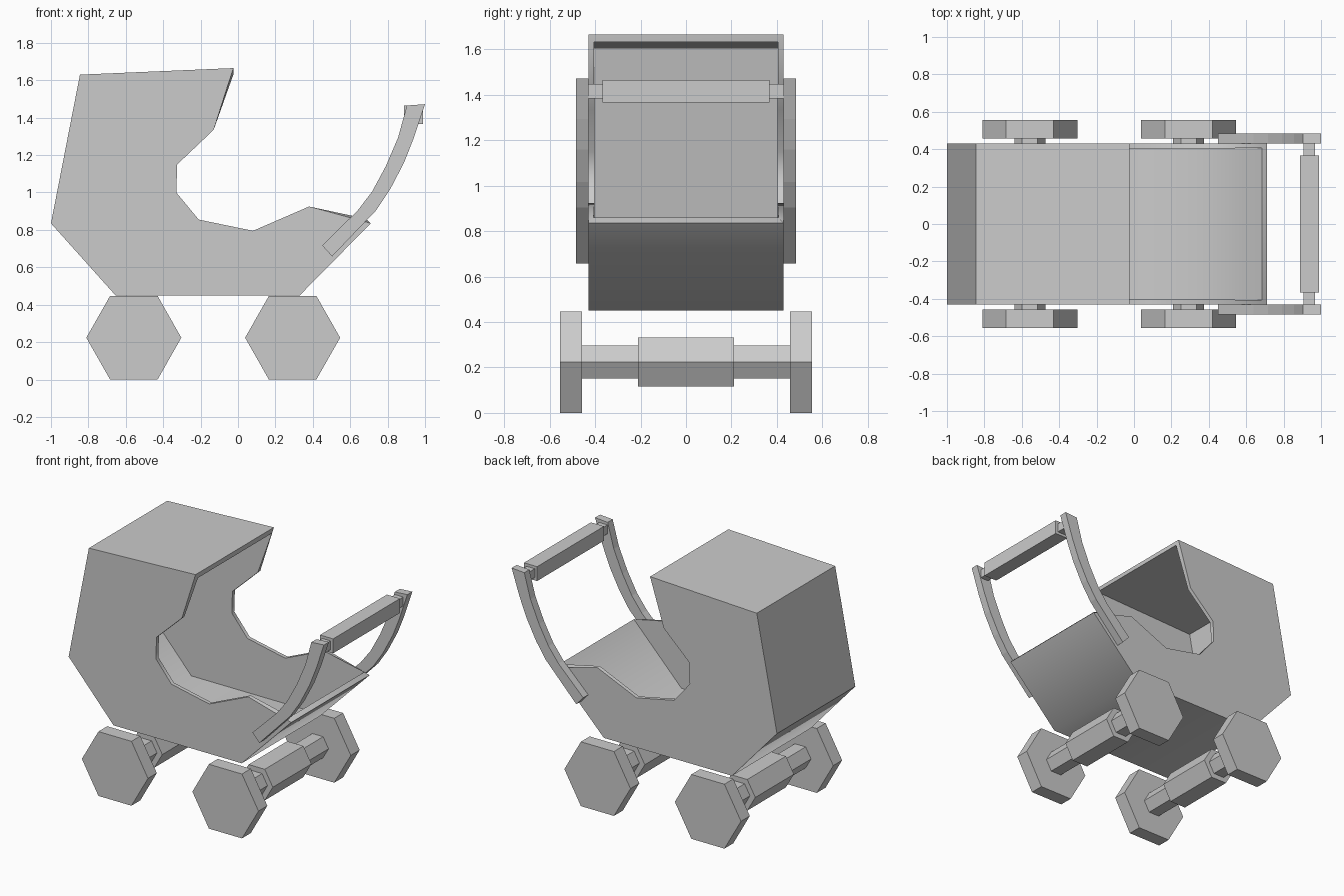
import bpy, bmesh
from math import radians

if "Cube" in bpy.data.objects:
    bpy.data.objects.remove(bpy.data.objects["Cube"])


def finish(name, bm):
    mesh = bpy.data.meshes.new(name)
    bm.to_mesh(mesh)
    bm.free()
    ob = bpy.data.objects.new(name, mesh)
    bpy.context.collection.objects.link(ob)
    return ob


def extrude_profile(name, pts, y0, y1, walls=None, caps=True):
    """Counter-clockwise x/z outline swept from y0 to y1; walls picks the edges that get a strip."""
    bm = bmesh.new()
    n = len(pts)
    a = [bm.verts.new((x, y0, z)) for x, z in pts]
    b = [bm.verts.new((x, y1, z)) for x, z in pts]
    bm.faces.new(a)
    bm.faces.new(b[::-1])
    for i in (range(n) if walls is None else walls):
        j = (i + 1) % n
        bm.faces.new((a[j], a[i], b[i], b[j]))
    return finish(name, bm)


def hex_prism(name, x, z, r, h, y0, y1):
    """Six-sided prism along y, points facing forward and back."""
    pts = [(x + r, z), (x + r / 2, z + h), (x - r / 2, z + h),
           (x - r, z), (x - r / 2, z - h), (x + r / 2, z - h)]
    return extrude_profile(name, pts, y0, y1)


def box(name, x0, x1, y0, y1, z0, z1):
    return extrude_profile(name, [(x0, z0), (x1, z0), (x1, z1), (x0, z1)][::1], y0, y1)


# Carriage body: open shell with hood, back, floor and front panel
outline = [(-0.025, 1.665), (-0.845, 1.63), (-1.0, 0.835), (-0.655, 0.45),
           (0.33, 0.45), (0.71, 0.835),
           (0.38, 0.925), (0.08, 0.795), (-0.21, 0.855),
           (-0.33, 1.0), (-0.325, 1.15), (-0.13, 1.335)]
body = extrude_profile("carriage_body", outline, -0.43, 0.43, walls=range(5))
mod = body.modifiers.new("thickness", 'SOLIDIFY')
mod.thickness = 0.027
mod.offset = -1
mod.use_even_offset = True
bpy.context.view_layer.objects.active = body
body.select_set(True)
bpy.ops.object.modifier_apply(modifier=mod.name)
bpy.ops.object.shade_smooth_by_angle(angle=radians(50))

# Wheels, axles and thick middle sleeves
for end, x in (("rear", -0.557), ("front", 0.292)):
    z = 0.2235
    for side, y0, y1 in (("right", -0.555, -0.458), ("left", 0.458, 0.555)):
        hex_prism(f"{end}_{side}_wheel", x, z, 0.254, 0.2235, y0, y1)
    hex_prism(f"{end}_axle", x, z, 0.083, 0.073, -0.458, 0.458)
    hex_prism(f"{end}_axle_sleeve", x, z, 0.124, 0.108, -0.212, 0.212)

# Curved handle rails on both sides
rail = [(0.503, 0.658), (0.738, 0.904), (0.813, 1.016), (0.888, 1.16),
        (0.941, 1.294), (1.0, 1.472),
        (0.903, 1.465), (0.856, 1.294), (0.79, 1.14), (0.717, 1.005),
        (0.64, 0.904), (0.45, 0.717)]
for side, y0, y1 in (("right", -0.485, -0.43), ("left", 0.43, 0.485)):
    extrude_profile(f"{side}_handle_rail", rail, y0, y1)

# Push bar with thicker grip
box("push_bar", 0.905, 0.968, -0.435, 0.435, 1.385, 1.447)
box("push_grip", 0.887, 0.988, -0.367, 0.367, 1.366, 1.466)

# Flip the clockwise or counter-clockwise outlines to face outward
for ob in bpy.context.collection.objects:
    if ob is not body:
        bm = bmesh.new()
        bm.from_mesh(ob.data)
        bmesh.ops.recalc_face_normals(bm, faces=bm.faces)
        bm.to_mesh(ob.data)
        bm.free()
